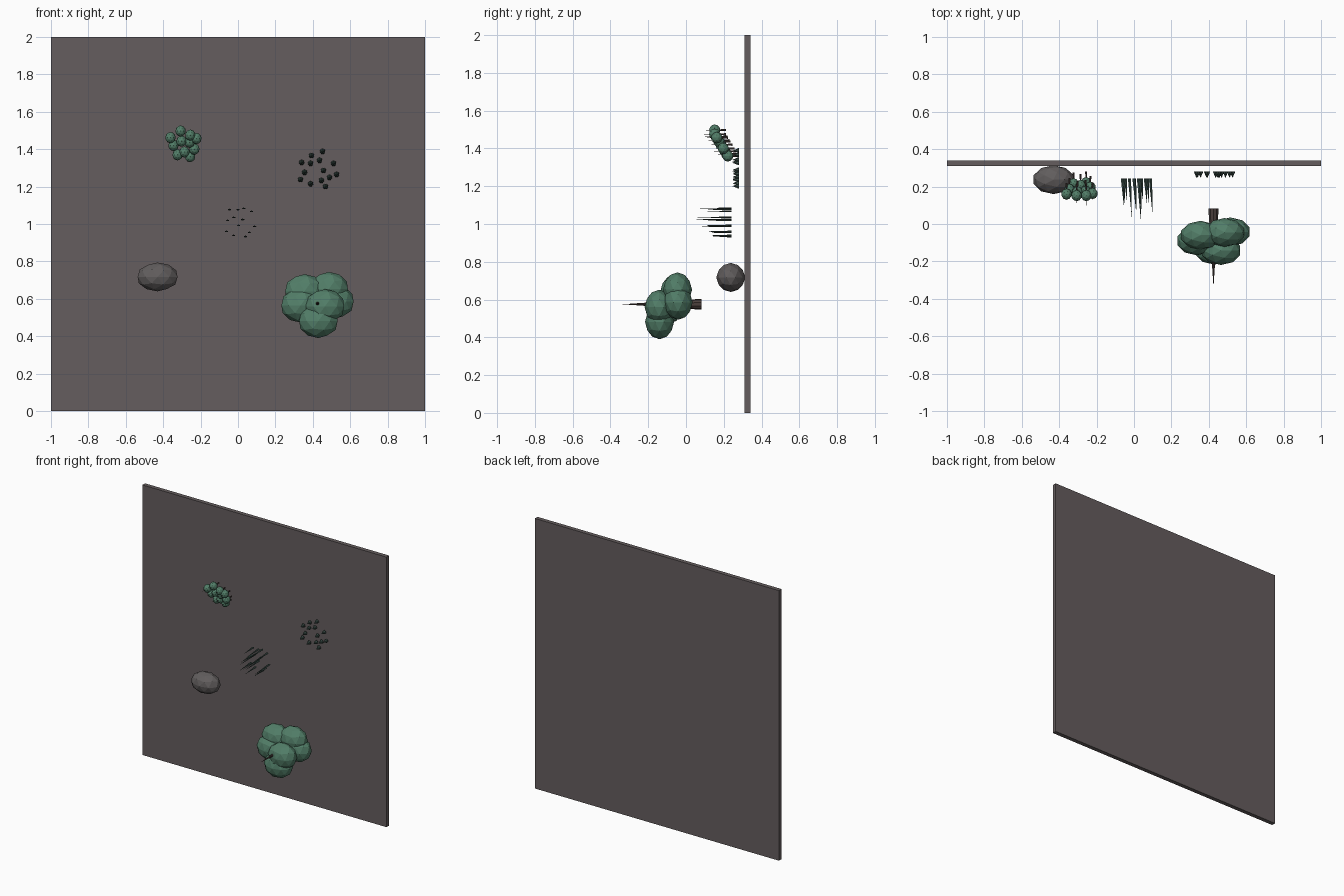
import bpy, bmesh
from mathutils import Matrix, Vector
from math import pi


def mat(name, rgb):
    m = bpy.data.materials.new(name)
    m.diffuse_color = (*rgb, 1)
    return m


SOIL = mat("soil", (0.13, 0.11, 0.112))
LEAF = mat("leaf", (0.085, 0.21, 0.14))
BARK = mat("bark", (0.07, 0.05, 0.045))
STONE = mat("stone", (0.12, 0.11, 0.11))
BLADE = mat("blade", (0.04, 0.07, 0.06))


def finish(name, bm, material):
    me = bpy.data.meshes.new(name)
    bm.to_mesh(me)
    bm.free()
    me.materials.append(material)
    ob = bpy.data.objects.new(name, me)
    bpy.context.collection.objects.link(ob)
    return ob


def blob(bm, c, r, sub=2):
    m = Matrix.Translation(c) @ Matrix.Diagonal((*r, 1))
    bmesh.ops.create_icosphere(bm, subdivisions=sub, radius=1, matrix=m)


def spike(bm, x, z, y0, y1, r, sides=6, flat=1.0, lean=0.0):
    # cone growing out from the wall towards -y
    m = (Matrix.Translation((x, (y0 + y1) / 2, z)) @ Matrix.Diagonal((1, 1, flat, 1))
         @ Matrix.Rotation(pi / 2, 4, 'X'))
    v = bmesh.ops.create_cone(bm, cap_ends=True, segments=sides, radius1=r,
                              radius2=0, depth=y0 - y1, matrix=m)["verts"]
    for p in v:
        p.co.x += lean * (y0 - p.co.y)


# ground panel standing upright
bm = bmesh.new()
bmesh.ops.create_cube(bm, size=1, matrix=Matrix.Translation((0, 0.325, 1))
                      @ Matrix.Diagonal((2, 0.031, 2, 1)))
finish("ground_panel", bm, SOIL)

# tree trunk and crown
bm = bmesh.new()
spike(bm, 0.425, 0.575, 0.083, -0.338, 0.029, 10)
finish("tree_trunk", bm, BARK)
bm = bmesh.new()
for c in [(0.355, -0.06, 0.64), (0.485, -0.045, 0.652), (0.515, -0.042, 0.585),
          (0.335, -0.09, 0.565), (0.43, -0.14, 0.482), (0.465, -0.142, 0.56)]:
    blob(bm, c, (0.108, 0.077, 0.092))
finish("tree_crown", bm, LEAF)

# rock
bm = bmesh.new()
blob(bm, (-0.43, 0.237, 0.717), (0.112, 0.077, 0.077))
finish("rock", bm, STONE)

# bush: small leaf balls on thin stems
balls, stems = bmesh.new(), bmesh.new()
for x, z in [(-0.307, 1.497), (-0.255, 1.475), (-0.361, 1.462), (-0.222, 1.457),
             (-0.302, 1.443), (-0.259, 1.437), (-0.345, 1.42), (-0.233, 1.4),
             (-0.323, 1.37), (-0.286, 1.385), (-0.256, 1.36)]:
    y = 0.152 + max(0, 1.475 - z) * 0.6
    blob(balls, (x, y, z), (0.028, 0.03, 0.03))
    spike(stems, x, z, y + 0.06, y - 0.06, 0.006, 6)
finish("bush_leaves", balls, LEAF)
finish("bush_stems", stems, BARK)

# grass tuft
bm = bmesh.new()
pts = [(0.03, 1.083), (-0.045, 1.077), (0, 1.077), (0.072, 1.067), (-0.024, 1.035),
       (0.024, 1.024), (-0.062, 0.96), (0.088, 0.987), (0.061, 0.955),
       (-0.024, 0.939), (0.04, 0.933), (0.003, 0.992), (-0.056, 1.019)]
tips = [0.06, 0.12, 0.08, 0.1, -0.03 + 0.06, 0, 0.08, 0.04, 0.1, 0.1, 0.13, 0.06, 0.09]
for (x, z), t in zip(pts, tips):
    spike(bm, x, z, 0.242, t, 0.009, 5, 0.55, 0.06)
finish("grass_tuft", bm, BLADE)

# patch of short sprouts
bm = bmesh.new()
for x, z in [(0.452, 1.388), (0.393, 1.366), (0.34, 1.329), (0.436, 1.34), (0.511, 1.324),
             (0.388, 1.324), (0.356, 1.276), (0.457, 1.286), (0.527, 1.265), (0.489, 1.249),
             (0.334, 1.238), (0.388, 1.215), (0.446, 1.233), (0.468, 1.2)]:
    spike(bm, x, z, 0.281, 0.246, 0.015, 7)
finish("sprouts", bm, BLADE)
